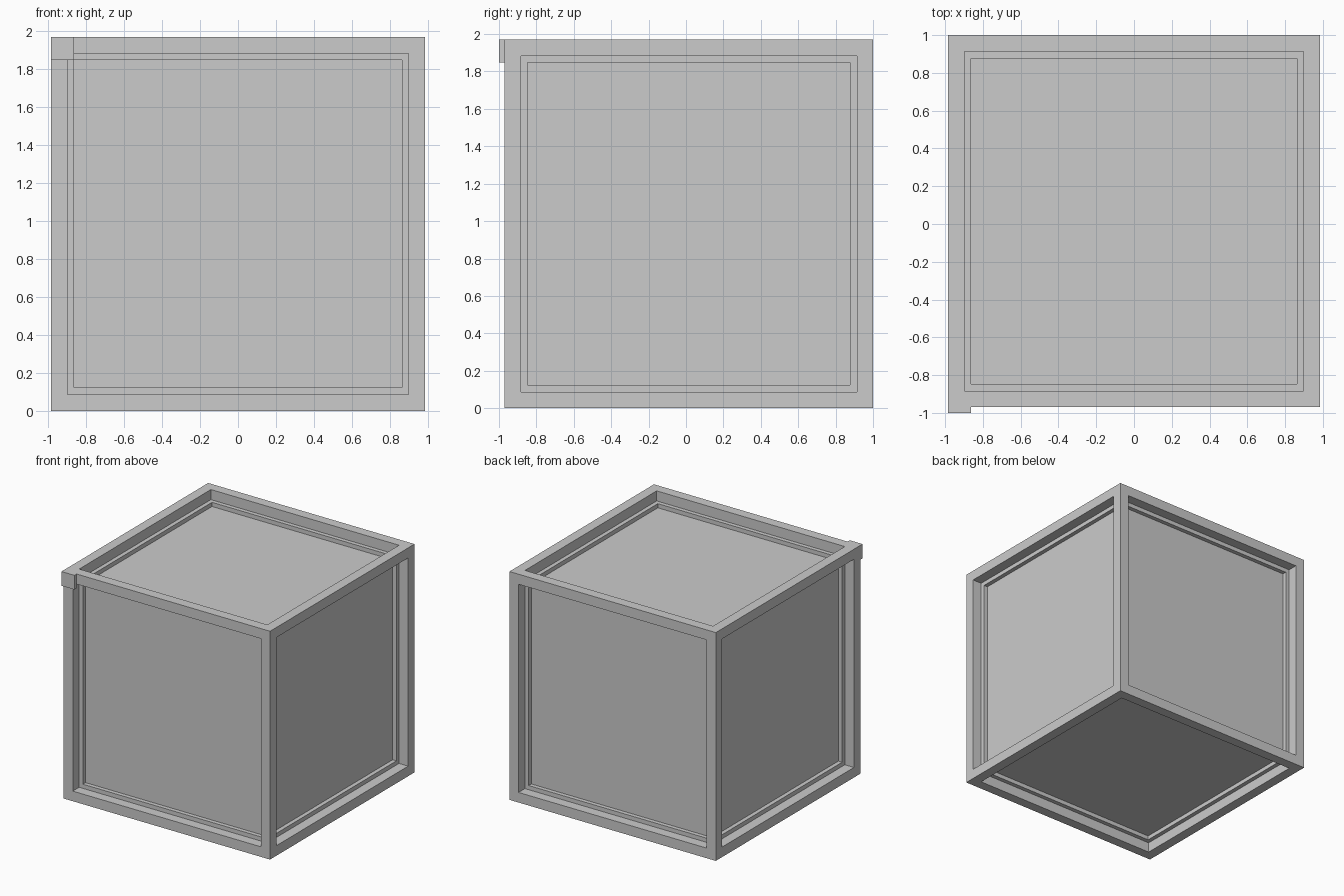
import bpy
import bmesh
from mathutils import Vector

cube = bpy.data.objects.get("Cube")
if cube:
    bpy.data.objects.remove(cube, do_unlink=True)

SIDE = 1.97      # outer edge of the crate
BAR = 0.123      # frame width and panel depth
CENTRE = Vector((0, 0.015, SIDE / 2))

grey = bpy.data.materials.new("plain grey")
grey.use_nodes = True
colour = (0.6, 0.6, 0.6, 1)
grey.diffuse_color = colour
grey.node_tree.nodes["Principled BSDF"].inputs["Base Color"].default_value = colour


def finish(name, bm, centre):
    mesh = bpy.data.meshes.new(name)
    bm.to_mesh(mesh)
    bm.free()
    mesh.materials.append(grey)
    obj = bpy.data.objects.new(name, mesh)
    obj.location = centre
    bpy.context.collection.objects.link(obj)


# Crate: every side gets a flat frame around a panel sunk straight inwards
bm = bmesh.new()
bmesh.ops.create_cube(bm, size=SIDE)
panels = list(bm.faces)
bmesh.ops.inset_individual(bm, faces=panels, thickness=BAR)
sunk = bmesh.ops.extrude_discrete_faces(bm, faces=panels)["faces"]
for panel in sunk:
    panel.normal_update()
    bmesh.ops.translate(bm, vec=panel.normal * -BAR, verts=panel.verts)
bmesh.ops.recalc_face_normals(bm, faces=bm.faces)
finish("crate", bm, CENTRE)

# Small raised block on the upper front right corner
bm = bmesh.new()
bmesh.ops.create_cube(bm, size=1)
bmesh.ops.scale(bm, vec=(BAR, 0.03, BAR), verts=bm.verts)
finish("corner_block", bm, (-SIDE / 2 + BAR / 2, -0.985, SIDE - BAR / 2))
